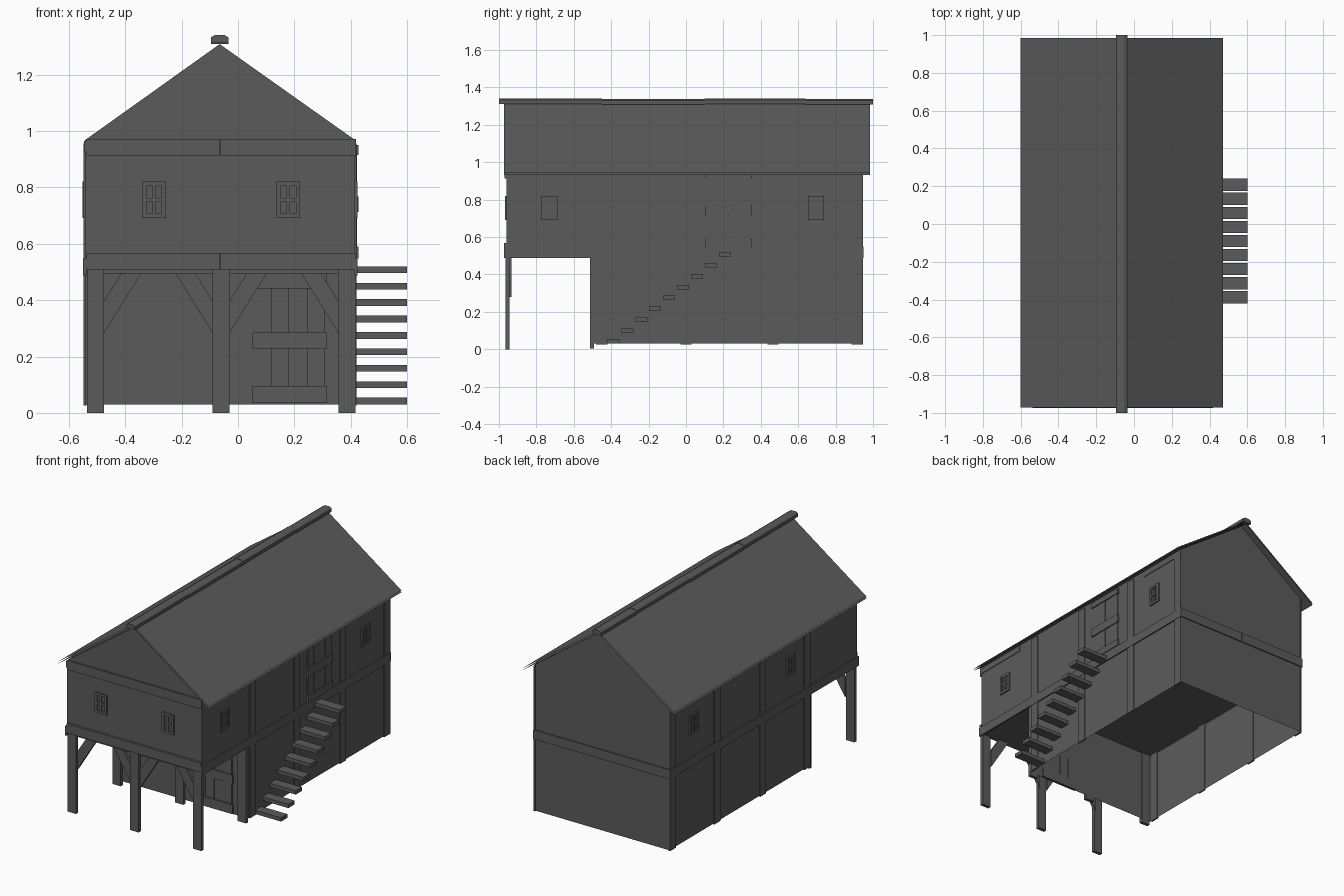
import bpy, bmesh

if "Cube" in bpy.data.objects:
    bpy.data.objects.remove(bpy.data.objects["Cube"])

CX = -0.065                                   # ridge line of the house
WL, WR = -0.542, 0.415                        # left and right wall planes
YF, YL, YB = -0.96, -0.495, 0.943             # upper front, lower front, back

grey = bpy.data.materials.new("weathered grey")
grey.diffuse_color = (0.105, 0.105, 0.105, 1)
grey.use_nodes = True
grey.node_tree.nodes["Principled BSDF"].inputs["Base Color"].default_value = grey.diffuse_color


def mesh(name, verts, faces):
    me = bpy.data.meshes.new(name)
    me.from_pydata(verts, [], faces)
    me.materials.append(grey)
    ob = bpy.data.objects.new(name, me)
    bpy.context.collection.objects.link(ob)
    return ob


def prism(name, profile, y0, y1):
    """Extrude an x-z outline along y, with closed ends."""
    n = len(profile)
    verts = [(x, y, z) for y in (y0, y1) for x, z in profile]
    faces = [tuple(range(n)), tuple(range(2 * n - 1, n - 1, -1))]
    faces += [(i, i + n, (i + 1) % n + n, (i + 1) % n) for i in range(n)]
    ob = mesh(name, verts, faces)
    bm = bmesh.new()
    bm.from_mesh(ob.data)
    bmesh.ops.recalc_face_normals(bm, faces=bm.faces)
    bm.to_mesh(ob.data)
    bm.free()
    return ob


def box(name, x0, x1, y0, y1, z0, z1):
    return prism(name, [(x0, z0), (x1, z0), (x1, z1), (x0, z1)], y0, y1)


def plate(name, side, u0, u1, z0, z1, out=0.006, into=0.004):
    """Board lying on a wall; u runs along the wall."""
    if side == "front":
        return box(name, u0, u1, YF - out, YF + into, z0, z1)
    if side == "lower_front":
        return box(name, u0, u1, YL - out, YL + into, z0, z1)
    if side == "back":
        return box(name, u0, u1, YB - into, YB + out, z0, z1)
    if side == "right":
        return box(name, WR - into, WR + out, u0, u1, z0, z1)
    return box(name, WL - out, WL + into, u0, u1, z0, z1)


def window(side, u, z0=0.692, z1=0.82, w=0.084):
    """Framed window with a cross bar over a recessed pane."""
    a, b, t = u - w / 2, u + w / 2, 0.015
    m, c = (z0 + z1) / 2, 0.006
    n = side + "_window_"
    plate(n + "pane", side, a, b, z0, z1, 0.002)
    for u0, u1 in ((a, a + t), (b - t, b), (u - c, u + c)):
        plate(n + "upright", side, u0, u1, z0, z1, 0.009)
    for v0, v1 in ((z0, z0 + t), (z1 - t, z1), (m - c, m + c)):
        plate(n + "rail", side, a, b, v0, v1, 0.009)


def door(side, u0, u1, z0, z1, battens):
    """Four planks with cross battens."""
    w = (u1 - u0) / 4
    for i in range(4):
        plate(side + "_door_plank", side, u0 + i * w + 0.001,
              u0 + (i + 1) * w - 0.001, z0, z1, 0.005 + 0.002 * (i % 2))
    for b0, b1 in battens:
        plate(side + "_door_batten", side, u0 - 0.004, u1 + 0.008, b0, b1, 0.013)


# upper storey with gables
prism("upper_storey", [(WL, 0.495), (WR, 0.495), (WR, 0.968), (CX, 1.308), (WL, 0.968)], YF, YB)

# lower storey: open underneath
mesh("lower_walls",
     [(x, y, z) for z in (0.03, 0.495) for x, y in ((WL, YL), (WR, YL), (WR, YB), (WL, YB))],
     [(i, (i + 1) % 4, (i + 1) % 4 + 4, i + 4) for i in range(4)])

# roof: two thin layers of sheets per slope
for s, tag in ((-1, "left"), (1, "right")):
    for ridge, eave in ((1.322, 0.945), (1.311, 0.932)):
        ex = CX + s * 0.537
        mesh("roof_" + tag, [(CX, -0.972, ridge), (ex, -0.972, eave),
                             (ex, 0.984, eave), (CX, 0.984, ridge)],
             [(0, 1, 2, 3) if s > 0 else (3, 2, 1, 0)])

# ridge caps
cuts = (-1.0, -0.45, 0.1, 0.64, 1.0)
for i in range(4):
    d = 0.003 * (i % 2)
    prism("ridge_cap", [(CX - 0.031, 1.312 - d), (CX + 0.031, 1.312 - d), (CX + 0.031, 1.332 - d),
                        (CX + 0.016, 1.341 - d), (CX - 0.016, 1.341 - d), (CX - 0.031, 1.332 - d)],
          cuts[i], cuts[i + 1])

# posts at the porch and against the lower front wall
POSTS = (-0.505, -0.06, 0.386)
for x in POSTS:
    box("porch_post", x - 0.03, x + 0.03, -0.966, -0.944, 0, 0.51)
    box("lower_front_post", x - 0.03, x + 0.03, YL - 0.017, YL + 0.004, 0.004, 0.497)

# diagonal porch braces
for x, s in ((POSTS[0], 1), (POSTS[1], -1), (POSTS[1], 1), (POSTS[2], -1)):
    e = x + s * 0.028
    prism("porch_brace", [(e, 0.28), (e, 0.395), (x + s * 0.098, 0.505), (x + s * 0.168, 0.505)],
          -0.95, -0.932)

# front and back beams, each in two lengths
for a, b in ((WL + 0.005, CX), (CX + 0.002, WR + 0.004)):
    plate("front_floor_beam", "front", a, b, 0.508, 0.568, 0.014)
    plate("front_top_beam", "front", a, b, 0.912, 0.972, 0.01)
    plate("back_floor_beam", "back", a, b, 0.49, 0.55, 0.007)

# side beams and posts
for side in ("left", "right"):
    for a, b in ((-0.972, -0.43), (-0.43, 0.05), (0.05, 0.6), (0.6, 0.95)):
        plate(side + "_floor_beam", side, a, b, 0.488, 0.547, 0.008)
    for a, b in ((-0.968, -0.59), (0.59, 0.945)):
        plate(side + "_top_beam", side, a, b, 0.925, 0.964, 0.004)
    for y in (-0.45, 0.0, 0.465, 0.915):
        plate(side + "_post", side, y - 0.03, y + 0.03, 0.026, 0.955, 0.006)

# windows
for x in (-0.298, 0.178):
    window("front", x)
for y in (-0.73, 0.695):
    window("right", y)
for y in (-0.28, 0.7):
    window("left", y)

# doors
door("lower_front", 0.055, 0.307, 0.035, 0.5, ((0.035, 0.095), (0.228, 0.286), (0.442, 0.502)))
door("right", 0.108, 0.345, 0.548, 0.95, ((0.547, 0.59), (0.713, 0.768), (0.915, 0.95)))

# outside stair treads
for i in range(9):
    y, z = -0.388 + 0.0745 * i, 0.03 + 0.0582 * i
    box("stair_tread", WR - 0.003, 0.6, y - 0.032, y + 0.032, z, z + 0.024)
